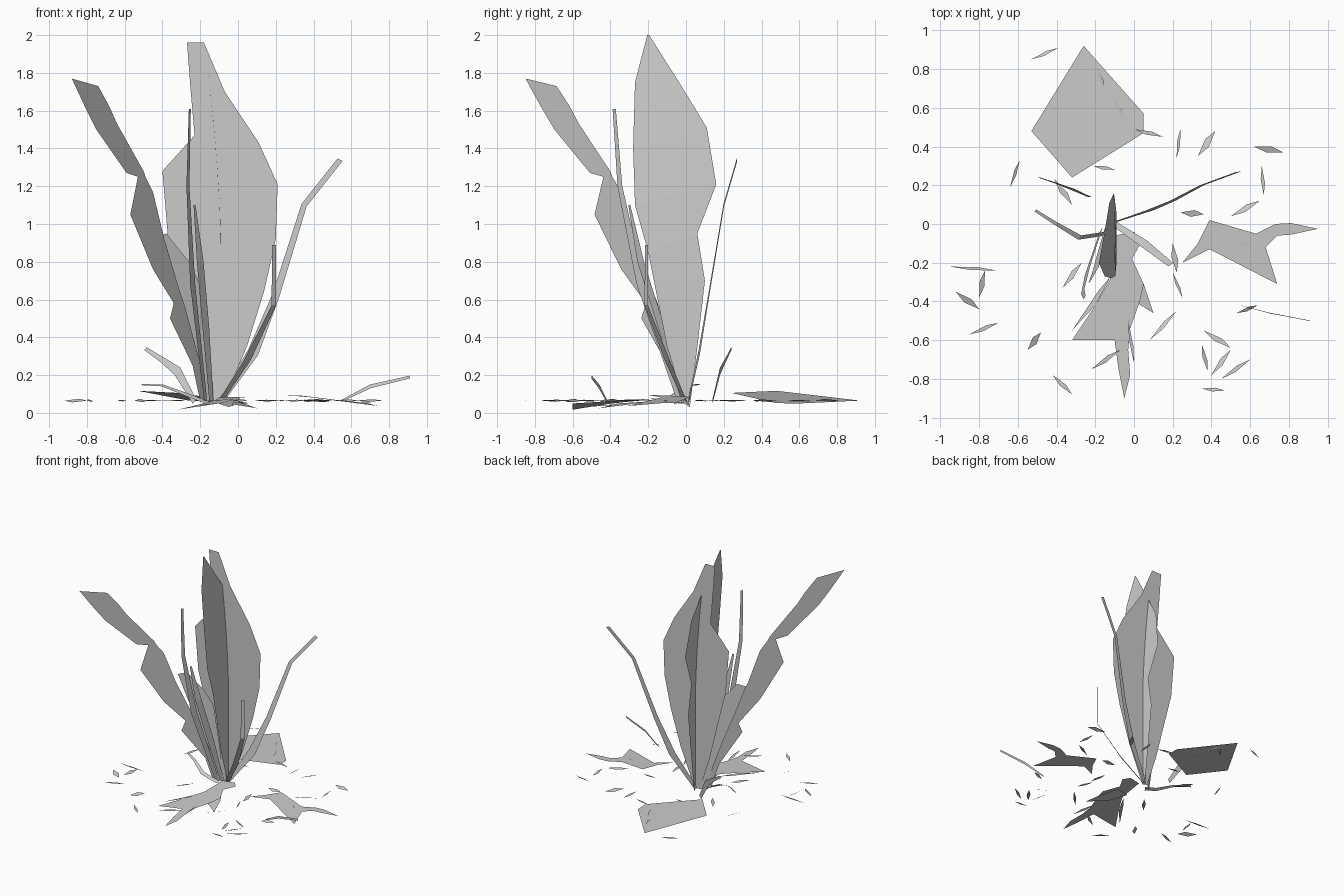
import bpy
import random
from mathutils import Vector

random.seed(4)


def mesh(name, verts, faces):
    me = bpy.data.meshes.new(name)
    me.from_pydata([tuple(v) for v in verts], [], faces)
    me.update()
    ob = bpy.data.objects.new(name, me)
    bpy.context.collection.objects.link(ob)
    return ob


def blade(name, rows, place):
    """Flat leaf: rows of (left, z, right, z), set in space by place(u, z)."""
    verts = []
    for l, lz, r, rz in rows:
        verts += [place(l, lz), place(r, rz)]
    faces = [(2 * i, 2 * i + 1, 2 * i + 3, 2 * i + 2) for i in range(len(rows) - 1)]
    mesh(name, verts, faces)


def ribbon(name, path, widths, side):
    """Narrow stem: a path widened along the side vector."""
    s = Vector(side).normalized() / 2
    verts = []
    for p, w in zip(path, widths):
        verts += [Vector(p) - s * w, Vector(p) + s * w]
    faces = [(2 * i, 2 * i + 1, 2 * i + 3, 2 * i + 2) for i in range(len(path) - 1)]
    mesh(name, verts, faces)


def ground_leaf(name, outline, height):
    mesh(name, [(x, y, height(x, y)) for x, y in outline], [tuple(range(len(outline)))])


# Upright leaf facing the front
blade("front_facing_leaf", [
    (-.27, 1.96, -.18, 1.96), (-.25, 1.7, -.07, 1.7), (-.23, 1.47, .11, 1.43),
    (-.40, 1.28, .21, 1.21), (-.37, .92, .20, .92), (-.30, .65, .14, .65),
    (-.22, .33, .05, .36), (-.13, .05, -.08, .05)],
    lambda u, z: (u, 0, z))

# Upright leaf facing the side, bending left at its tip
blade("side_facing_leaf", [
    (-.205, 2.0, -.195, 2.0), (-.27, 1.75, -.03, 1.74), (-.28, 1.4, .11, 1.51),
    (-.27, 1.1, .16, 1.21), (-.20, .85, .06, .95), (-.17, .7, .10, .7),
    (-.10, .35, .06, .35), (-.01, .05, .02, .03)],
    lambda u, z: (-.09 - .09 * (max(0, z - .9) / 1.1) ** 1.5, u, z))

# Long torn leaf leaning to the front left
blade("leaning_leaf", [
    (-.88, 1.77, -.74, 1.73), (-.81, 1.62, -.68, 1.62), (-.75, 1.5, -.64, 1.53),
    (-.59, 1.27, -.50, 1.28), (-.53, 1.25, -.49, 1.25), (-.57, 1.05, -.45, 1.17),
    (-.45, .76, -.39, .92), (-.34, .58, -.31, .65), (-.36, .50, -.28, .56),
    (-.24, .25, -.21, .30), (-.20, .06, -.16, .06)],
    lambda u, z: (u, -.85 + 1.18 * (u + .88), z))

# Short leaf beside it
blade("short_leaf", [
    (-.44, .93, -.38, .95), (-.38, .74, -.26, .80), (-.29, .48, -.20, .68),
    (-.22, .25, -.16, .35), (-.17, .05, -.13, .05)],
    lambda u, z: (u, .55 * (u + .13), z))

# Upright narrow stems
ribbon("right_stem", [(.54, .27, 1.34), (.35, .20, 1.1), (.20, .12, .62), (.08, .07, .32), (-.1, .01, .05)],
       [.03, .03, .04, .06, .03], (.9, .1, -.45))
ribbon("bent_stem", [(.19, -.21, .89), (.19, -.21, .57), (.05, -.10, .28), (-.1, 0, .05)],
       [.025, .03, .045, .03], (.8, .6, 0))
ribbon("front_stem", [(-.255, -.38, 1.61), (-.265, -.35, 1.2), (-.24, -.24, .68), (-.17, -.03, .05)],
       [.02, .03, .05, .03], (.5, .8, 0))
ribbon("inner_stem", [(-.23, -.30, 1.1), (-.20, -.24, .8), (-.17, -.13, .45), (-.14, -.01, .05)],
       [.015, .05, .05, .03], (.7, .7, 0))

# Low drooping stems
ribbon("back_low_stem", [(-.49, .24, .34), (-.40, .21, .28), (-.32, .18, .22), (-.23, .14, .06)],
       [.02, .03, .05, .03], (.6, 0, .8))
ribbon("left_low_stem", [(-.51, .07, .15), (-.40, .0, .145), (-.28, -.07, .10), (-.15, -.05, .05)],
       [.015, .02, .03, .03], (.5, .7, .4))
ribbon("right_low_stem", [(.91, -.5, .19), (.70, -.46, .14), (.55, -.42, .065)],
       [.015, .02, .01], (-.2, .2, 1))

# Fallen leaves
ground_leaf("back_fallen_leaf",
            [(-.53, .48), (-.26, .92), (.05, .57), (.05, .47), (-.32, .24)],
            lambda x, y: .085 - .11 * (x + .25) - .05 * (y - .5))
ground_leaf("right_fallen_leaf",
            [(.25, -.20), (.33, -.10), (.39, .02), (.63, -.05), (.73, 0), (.81, .005), (.95, -.025),
             (.81, -.055), (.74, -.06), (.68, -.12), (.74, -.31), (.39, -.13)],
            lambda x, y: .10 - .13 * (x - .27) + .12 * max(0, x - .62) + .08 * min(0, y + .1))
ground_leaf("front_fallen_leaf",
            [(-.1, -.06), (0, -.04), (.04, -.09), (-.01, -.18), (.05, -.31), (.03, -.40), (-.02, -.54),
             (-.03, -.65), (-.02, -.78), (-.05, -.90), (-.08, -.75), (-.1, -.6), (-.32, -.6),
             (-.2, -.42), (-.12, -.28)],
            lambda x, y: .08 + .15 * min(0, x + .1) + .06 * (y + .1))
ground_leaf("torn_fallen_leaf",
            [(-.12, -.22), (-.01, -.2), (.05, -.31), (.10, -.46), (-.06, -.36)],
            lambda x, y: .06 - .2 * max(0, x) + .06 * (y + .2))
ground_leaf("left_fallen_scrap",
            [(-.12, -.27), (-.18, -.34), (-.32, -.55), (-.2, -.42)],
            lambda x, y: .05 + .1 * (x + .12))

# Scattered thin litter: start and end of each sliver on the ground
litter = [
    -.53, .85, -.39, .91, -.28, .69, -.18, .79, -.20, .65, -.12, .51, -.19, .81, -.16, .68,
    -.11, .67, -.05, .53, 0, .49, .15, .45, .22, .34, .24, .49, .33, .35, .42, .48,
    .62, .40, .77, .37, .66, .30, .67, .15, .50, .04, .65, .12, .24, .06, .36, .05,
    -.64, .19, -.59, .33, -.41, .23, -.32, .10, -.21, .30, -.10, .28, -.95, -.22, -.71, -.24,
    -.92, -.35, -.80, -.44, -.85, -.57, -.70, -.51, -.80, -.38, -.77, -.24, -.55, -.65, -.48, -.56,
    -.42, -.78, -.32, -.88, -.22, -.75, -.07, -.65, .08, -.60, .22, -.45, .20, -.25, .25, -.38,
    .36, -.55, .50, -.64, .40, -.78, .50, -.65, .45, -.80, .60, -.70, .53, -.46, .64, -.42,
    .35, -.85, .47, -.86, .54, -.09, .61, -.12, .20, -.10, .22, -.25, -.37, -.33, -.27, -.20,
    -.03, -.50, 0, -.72, .35, -.62, .38, -.76]
verts, faces = [], []
for i in range(0, len(litter), 4):
    a = Vector((litter[i], litter[i + 1], .065))
    b = Vector((litter[i + 2], litter[i + 3], .065))
    d = (b - a).normalized()
    side = Vector((-d.y, d.x, random.uniform(-.6, .6))) * random.uniform(.008, .02)
    n = len(verts)
    verts += [a, a.lerp(b, .45) - side, b, a.lerp(b, .6) + side]
    faces.append((n, n + 1, n + 2, n + 3))
mesh("ground_litter", verts, faces)
